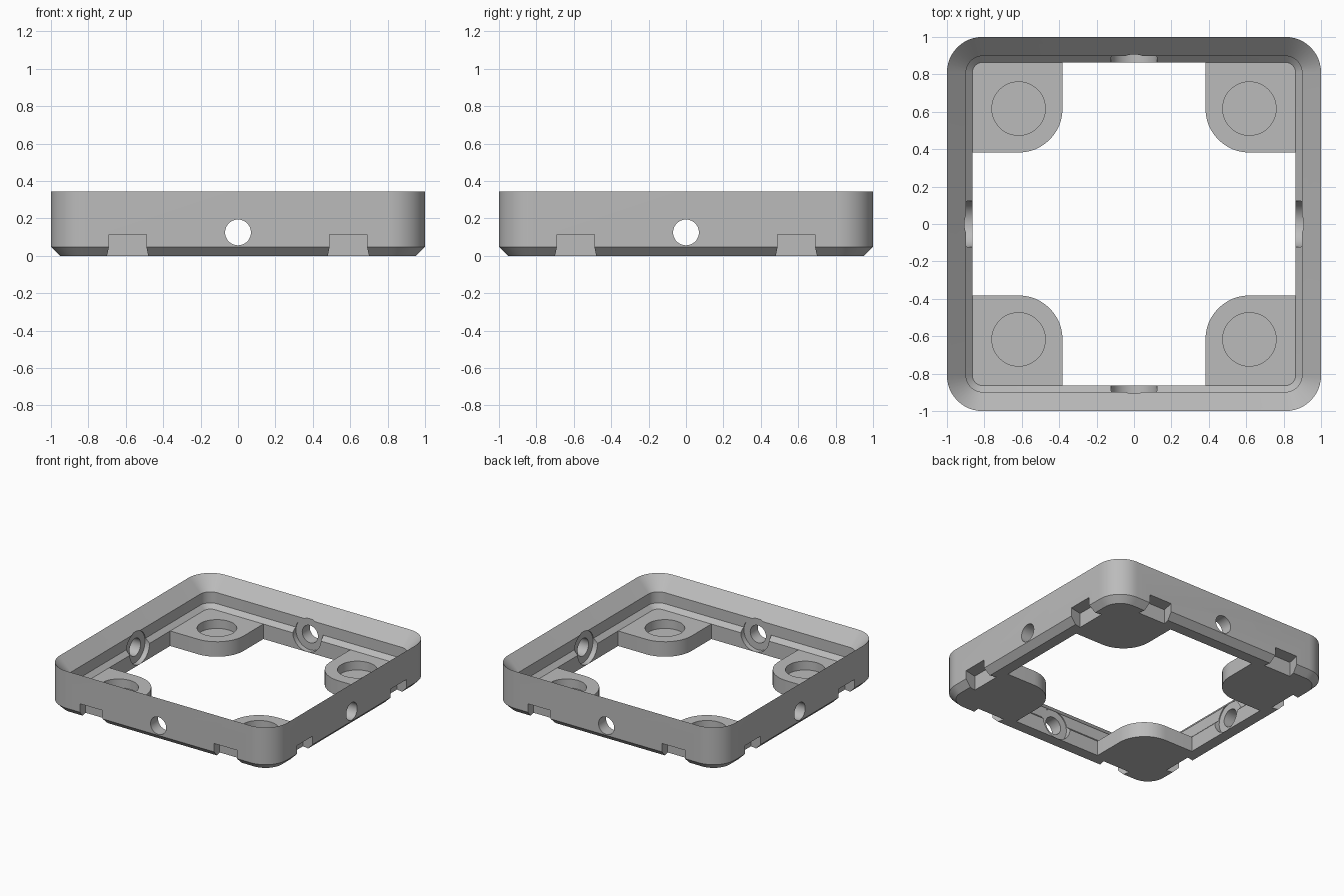
import bpy, bmesh, math
from mathutils import Matrix, Vector

cube = bpy.data.objects.get("Cube")
if cube:
    bpy.data.objects.remove(cube, do_unlink=True)

grey = bpy.data.materials.new("plain_grey")
grey.use_nodes = True
grey.diffuse_color = (0.5, 0.5, 0.5, 1)
grey.node_tree.nodes["Principled BSDF"].inputs["Base Color"].default_value = grey.diffuse_color

QUARTERS = [Matrix.Rotation(i * math.pi / 2, 4, "Z") for i in range(4)]
H, PAD_TOP, PAD_C, HOLE_Z = 0.343, 0.119, 0.617, 0.125


def make(name, bm):
    bmesh.ops.recalc_face_normals(bm, faces=bm.faces)
    mesh = bpy.data.meshes.new(name)
    bm.to_mesh(mesh)
    bm.free()
    mesh.materials.append(grey)
    ob = bpy.data.objects.new(name, mesh)
    bpy.context.collection.objects.link(ob)
    return ob


def arc(cx, cy, r, start, steps=12):
    return [(cx + r * math.cos(start + i / steps * math.pi / 2),
             cy + r * math.sin(start + i / steps * math.pi / 2)) for i in range(steps + 1)]


def prism(bm, outline, z0, z1, matrix):
    rings = [[bm.verts.new(matrix @ Vector((x, y, z))) for x, y in outline] for z in (z0, z1)]
    n = len(outline)
    for ring in rings:
        bm.faces.new(ring)
    for i in range(n):
        j = (i + 1) % n
        bm.faces.new((rings[0][i], rings[0][j], rings[1][j], rings[1][i]))


def circle(cx, cy, r, n=48):
    return [(cx + r * math.cos(i * math.tau / n), cy + r * math.sin(i * math.tau / n))
            for i in range(n)]


def four(name, outlines, z0, z1, base=Matrix()):
    """Repeat prisms on all four sides."""
    bm = bmesh.new()
    for q in QUARTERS:
        for outline in outlines:
            prism(bm, outline, z0, z1, q @ base)
    return make(name, bm)


# Frame: rounded-square loops (half width, corner radius, height) swept into a closed ring
loops = [(0.952, 0.143, 0), (1, 0.19, 0.048), (1, 0.19, H), (0.898, 0.088, 0.24),
         (0.898, 0.088, 0.152), (0.864, 0.055, PAD_TOP), (0.864, 0.055, 0)]
bm = bmesh.new()
rings = []
for half, r, z in loops:
    pts = []
    for k, (sx, sy) in enumerate([(1, 1), (-1, 1), (-1, -1), (1, -1)]):
        pts += arc(sx * (half - r), sy * (half - r), r, k * math.pi / 2)
    rings.append([bm.verts.new((x, y, z)) for x, y in pts])
for a, b in zip(rings, rings[1:] + rings[:1]):
    for i in range(len(a)):
        j = (i + 1) % len(a)
        bm.faces.new((a[i], a[j], b[j], b[i]))
frame = make("frame", bm)

# Corner pads, rounded on the inward corner
pad = arc(PAD_C, PAD_C, 0.235, math.pi)
edge = 0.382
pad += [(0.89, edge), (0.89, 0.89), (edge, 0.89)]
pads = four("corner_pads", [pad], 0, PAD_TOP)

# Cutters: magnet pockets, side holes, inner counterbores, dovetail notches
sideways = Matrix.Translation((0, 0, HOLE_Z)) @ Matrix.Rotation(math.pi / 2, 4, "X")
pockets = four("pocket_cutter", [circle(PAD_C, PAD_C, 0.143)], PAD_TOP - 0.07, 0.2)
holes = four("hole_cutter", [circle(0, 0, 0.069)], 0.8, 1.1, sideways)
bores = four("counterbore_cutter", [circle(0, 0, 0.124)], 0.8, 0.905, sideways)
notches = four("notch_cutter",
               [[(c - 0.09, -1.05), (c + 0.09, -1.05), (c + 0.121, -0.9), (c - 0.121, -0.9)]
                for c in (-0.59, 0.59)], -0.05, 0.115)

# Combine into one solid
bpy.context.view_layer.objects.active = frame
for tool, op in [(pads, "UNION"), (pockets, "DIFFERENCE"), (bores, "DIFFERENCE"),
                 (holes, "DIFFERENCE"), (notches, "DIFFERENCE")]:
    mod = frame.modifiers.new(tool.name, "BOOLEAN")
    mod.object, mod.operation, mod.solver = tool, op, "EXACT"
    bpy.ops.object.modifier_apply(modifier=mod.name)
    bpy.data.objects.remove(tool, do_unlink=True)

bpy.ops.object.select_all(action="DESELECT")
frame.select_set(True)
bpy.ops.object.shade_smooth_by_angle(angle=math.radians(25))
